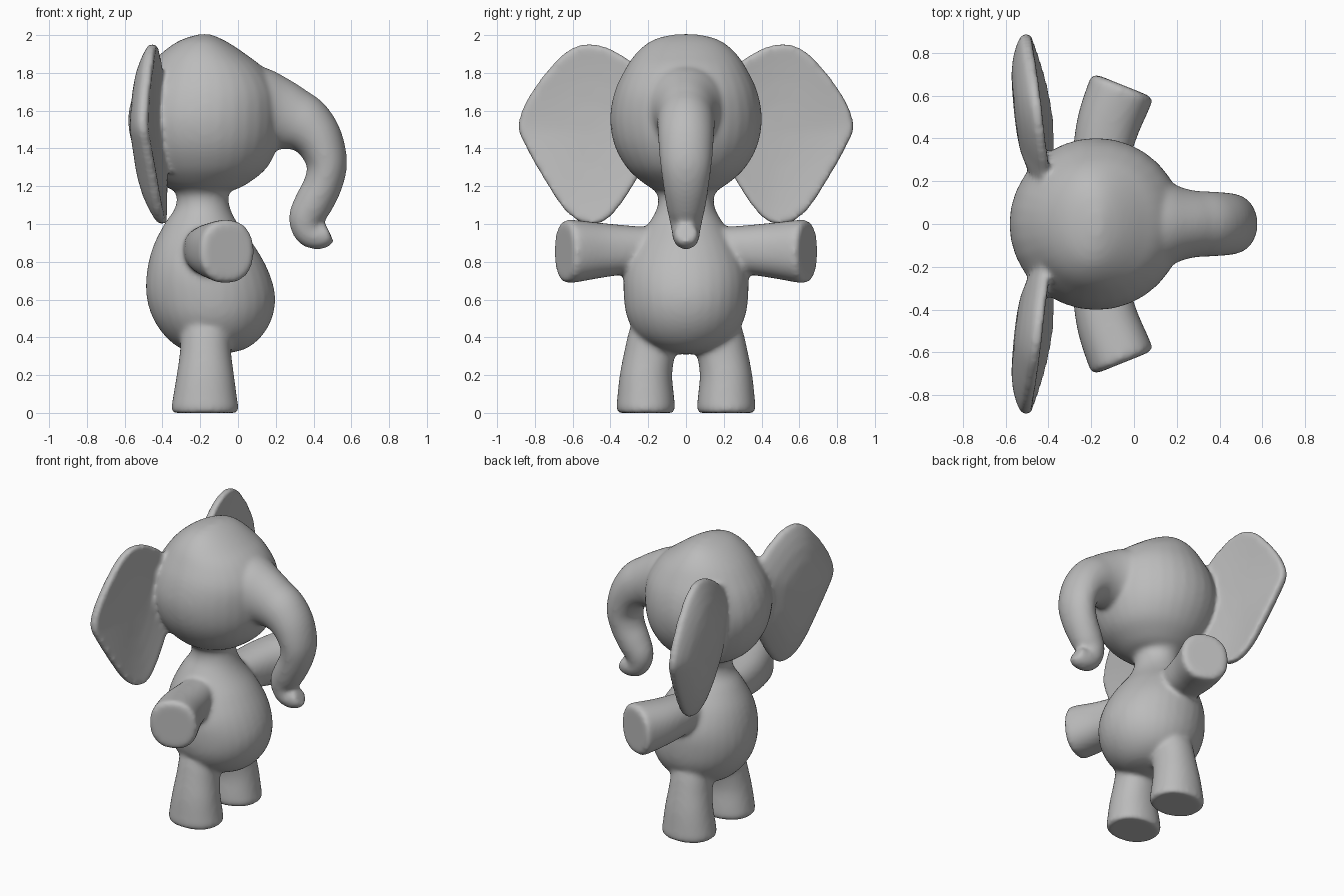
import bpy, bmesh, math
from mathutils import Vector

cube = bpy.data.objects.get("Cube")
if cube:
    bpy.data.objects.remove(cube, do_unlink=True)

grey = bpy.data.materials.new("soft grey")
grey.use_nodes = True
grey.diffuse_color = (0.5, 0.5, 0.5, 1)
grey.node_tree.nodes["Principled BSDF"].inputs["Base Color"].default_value = (0.5, 0.5, 0.5, 1)
parts = []


def finish(name, bm, loops):
    """Bridge the rings, cap both ends and make the part."""
    for a, b in zip(loops, loops[1:]):
        for i in range(len(a)):
            j = (i + 1) % len(a)
            bm.faces.new((a[i], a[j], b[j], b[i]))
    bm.faces.new(loops[0])
    bm.faces.new(loops[-1])
    bmesh.ops.recalc_face_normals(bm, faces=bm.faces)
    mesh = bpy.data.meshes.new(name)
    bm.to_mesh(mesh)
    bm.free()
    mesh.materials.append(grey)
    obj = bpy.data.objects.new(name, mesh)
    bpy.context.collection.objects.link(obj)
    parts.append(obj)


def spline(points, steps, closed=False):
    """Catmull-Rom interpolation of tuples."""
    pts = [Vector(p) for p in points]
    n = len(pts)
    pick = (lambda i: pts[i % n]) if closed else (lambda i: pts[max(0, min(n - 1, i))])
    out = []
    for i in range(n if closed else n - 1):
        a, b, c, d = (pick(i + k) for k in (-1, 0, 1, 2))
        for s in range(steps):
            t = s / steps
            out.append(b + (c - a) * t / 2 + (a * 2 - b * 5 + c * 4 - d) * t * t / 2
                       + (b * 3 - a - c * 3 + d) * t ** 3 / 2)
    return out if closed else out + [pts[-1]]


def rounded(v, power):
    return math.copysign(abs(v) ** power, v)


def loft(name, centres, sizes, side, normal=None, power=1.0, steps=4, sides=32):
    """Skin rings along a path; sizes are half widths along side and across it."""
    path = spline(centres, steps)
    radii = spline(sizes, steps)
    side = Vector(side)
    bm = bmesh.new()
    loops = []
    for i, (c, r) in enumerate(zip(path, radii)):
        tangent = Vector(normal) if normal else path[min(i + 1, len(path) - 1)] - path[max(i - 1, 0)]
        across = tangent.cross(side).normalized()
        loops.append([bm.verts.new(c + side * r[0] * rounded(math.cos(u), power)
                                   + across * r[1] * rounded(math.sin(u), power))
                      for u in (2 * math.pi * k / sides for k in range(sides))])
    finish(name, bm, loops)


def column(name, rows):
    """Upright loft from rows of height, back x, front x and half width."""
    loft(name, [((b + f) / 2, 0, z) for z, b, f, w in rows],
         [((f - b) / 2, w) for z, b, f, w in rows], (1, 0, 0), (0, 0, 1))


# Pear-shaped torso flaring through the neck into the head
column("torso", [
    (0.31, -0.16, -0.10, 0.03), (0.335, -0.29, 0.03, 0.15), (0.40, -0.38, 0.12, 0.25),
    (0.50, -0.45, 0.18, 0.31), (0.62, -0.485, 0.197, 0.33), (0.75, -0.482, 0.162, 0.325),
    (0.88, -0.45, 0.09, 0.275), (1.0, -0.39, 0.0, 0.20), (1.08, -0.335, -0.04, 0.155),
    (1.15, -0.325, -0.05, 0.15), (1.20, -0.36, -0.02, 0.19), (1.27, -0.40, 0.05, 0.24)])

# Round head with a broad crown
column("head", [
    (1.165, -0.25, -0.11, 0.08), (1.18, -0.34, -0.02, 0.16), (1.22, -0.42, 0.06, 0.23),
    (1.30, -0.50, 0.155, 0.315), (1.42, -0.56, 0.212, 0.38), (1.56, -0.582, 0.23, 0.402),
    (1.70, -0.55, 0.215, 0.378), (1.82, -0.48, 0.14, 0.322), (1.90, -0.41, 0.04, 0.268),
    (1.96, -0.33, -0.05, 0.20), (1.99, -0.26, -0.11, 0.13), (2.005, -0.20, -0.15, 0.05)])

# Trunk dropping from the face and curling forward at the tip
trunk_path = [(0.02, 1.60), (0.12, 1.595), (0.21, 1.58), (0.285, 1.557), (0.36, 1.52), (0.43, 1.44), (0.47, 1.32),
              (0.45, 1.21), (0.40, 1.11), (0.36, 1.03), (0.375, 0.957), (0.43, 0.935), (0.475, 0.95), (0.485, 0.954)]
trunk_size = [(0.24, 0.25), (0.22, 0.235), (0.175, 0.20), (0.156, 0.172), (0.152, 0.152), (0.147, 0.128), (0.137, 0.108),
              (0.122, 0.102), (0.107, 0.102), (0.09, 0.092), (0.075, 0.078), (0.07, 0.07), (0.062, 0.062), (0.05, 0.05)]
loft("trunk", [(x, 0, z) for x, z in trunk_path], trunk_size, (0, 1, 0))


# Dished ear: rim outline shrunk in rings, hollow in front and domed behind
def ear(name, s):
    rim = spline([(0.15, 1.72), (0.25, 1.83), (0.38, 1.92), (0.50, 1.955), (0.61, 1.93), (0.72, 1.83),
                  (0.83, 1.68), (0.89, 1.53), (0.85, 1.41), (0.73, 1.20), (0.64, 1.07), (0.55, 1.005),
                  (0.45, 1.005), (0.37, 1.07), (0.28, 1.20), (0.18, 1.40)], 3, True)
    mid = Vector((0.52, 1.48))
    bm = bmesh.new()
    loops = []
    front = [(t, -0.04 * (1 - t * t)) for t in (0.05, 0.35, 0.6, 0.8, 0.92, 0.98)]
    back = [(t, -0.045 - 0.11 * (1 - t ** 3)) for t in (0.99, 0.95, 0.85, 0.7, 0.5, 0.3, 0.05)]
    for t, depth in front + [(1.0, -0.02)] + back:
        ring = []
        for p in rim:
            y, z = mid + (p - mid) * t
            x = -0.4 - 0.05 * (z - 1.5) - 0.1 * (y - 0.5) - 0.25 * max(0, y - 0.5) ** 2 + depth
            ring.append(bm.verts.new((x, s * y, z)))
        loops.append(ring)
    finish(name, bm, loops)


for label, s in (("left", 1), ("right", -1)):
    ear(label + "_ear", s)

    # Stubby arm reaching outward and slightly forward, with a blunt end
    loft(label + "_arm",
         [(-0.18, s * 0.12, 0.87), (-0.16, s * 0.28, 0.865), (-0.122, s * 0.46, 0.86),
          (-0.066, s * 0.61, 0.855), (-0.055, s * 0.638, 0.855), (-0.051, s * 0.648, 0.855)],
         [(0.11, 0.11), (0.125, 0.13), (0.147, 0.147), (0.168, 0.155), (0.162, 0.15), (0.14, 0.13)],
         (0, 0, 1), power=0.88)

    # Leg widening towards a flat foot
    loft(label + "_leg",
         [(-0.175, s * 0.213, 0), (-0.175, s * 0.213, 0.02), (-0.175, s * 0.213, 0.08),
          (-0.173, s * 0.212, 0.2), (-0.172, s * 0.192, 0.32), (-0.17, s * 0.165, 0.44), (-0.165, s * 0.14, 0.54)],
         [(0.170, 0.148), (0.178, 0.155), (0.170, 0.151), (0.152, 0.139),
          (0.136, 0.136), (0.13, 0.135), (0.12, 0.12)],
         (1, 0, 0), (0, 0, 1), power=0.93)

# Fuse the parts into one continuous skin with soft joins
bpy.ops.object.select_all(action='DESELECT')
for part in parts:
    part.select_set(True)
bpy.context.view_layer.objects.active = parts[0]
bpy.ops.object.join()
skin = bpy.context.view_layer.objects.active
skin.name = "elephant_skin"
fuse = skin.modifiers.new("fuse", 'REMESH')
fuse.mode = 'VOXEL'
fuse.voxel_size = 0.014
fuse.use_smooth_shade = True
soften = skin.modifiers.new("soften", 'SMOOTH')
soften.factor = 0.5
soften.iterations = 12
